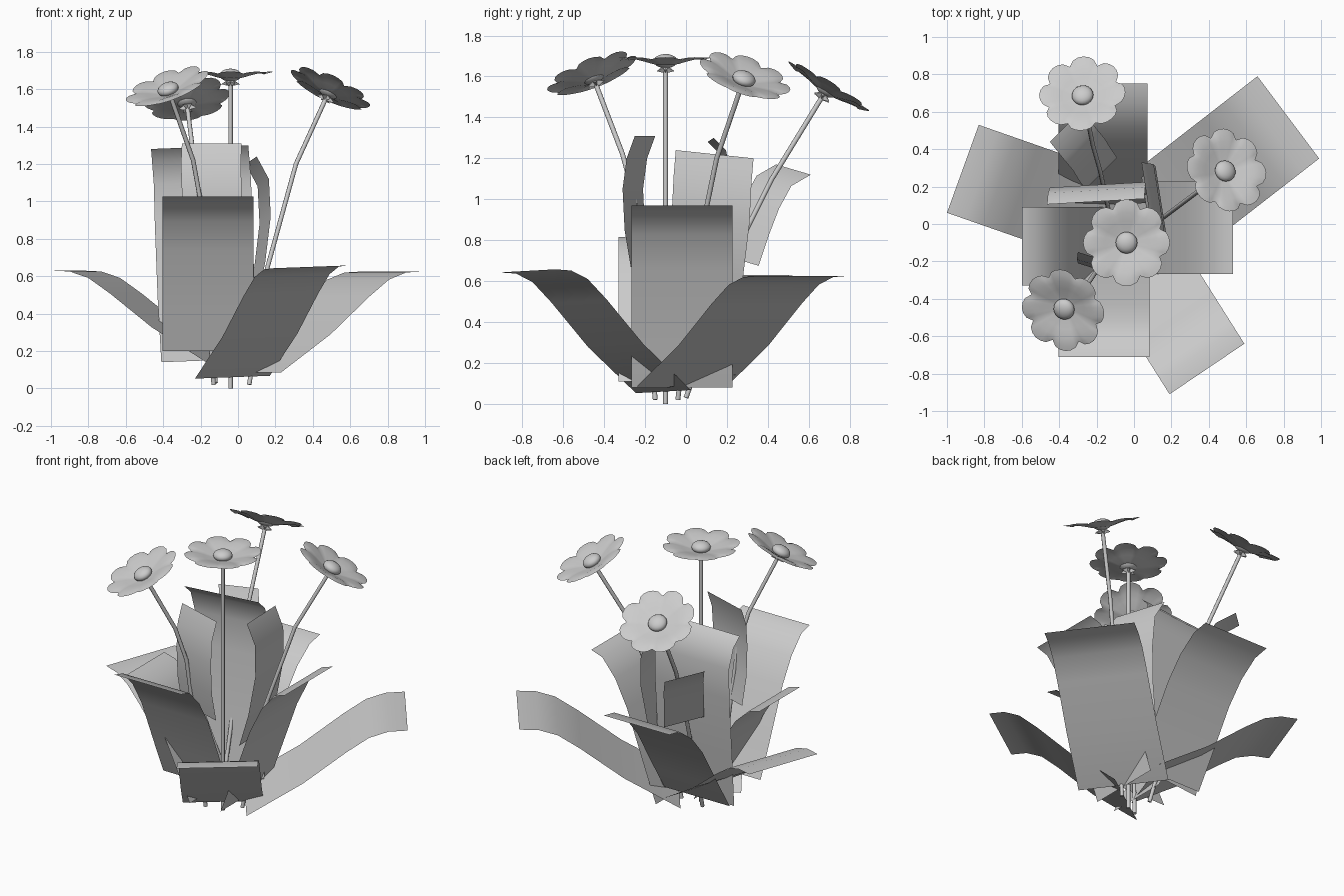
import bpy, bmesh, math
from mathutils import Vector

if "Cube" in bpy.data.objects:
    bpy.data.objects.remove(bpy.data.objects["Cube"])

UPRIGHT = [(0, 0), (.17, .24), (.45, .65), (.63, .84), (.83, .97), (1, 1)]
LOW = [(0, 0), (.35, .38), (.62, .75), (.76, .92), (.88, .99), (1, 1)]


def make_object(name, bm, angle=60):
    mesh = bpy.data.meshes.new(name)
    bm.to_mesh(mesh)
    bm.free()
    ob = bpy.data.objects.new(name, mesh)
    bpy.context.collection.objects.link(ob)
    bpy.ops.object.select_all(action='DESELECT')
    bpy.context.view_layer.objects.active = ob
    ob.select_set(True)
    bpy.ops.object.shade_smooth_by_angle(angle=math.radians(angle))
    return ob


def leaf(name, points, width):
    """Curved sheet: a centre line swept along a fixed width vector."""
    bm = bmesh.new()
    w = Vector(width) / 2
    rows = [(bm.verts.new(Vector(p) - w), bm.verts.new(Vector(p) + w)) for p in points]
    for (a, b), (c, d) in zip(rows, rows[1:]):
        bm.faces.new((a, b, d, c))
    return make_object(name, bm)


def arched_leaf(name, base, tip, width, profile):
    base, tip = Vector(base), Vector(tip)
    d = tip - base
    leaf(name, [base + Vector((d.x * u, d.y * u, d.z * h)) for u, h in profile], width)


def stem(name, points, radius=.012, sides=8):
    bm = bmesh.new()
    pts = [Vector(p) for p in points]
    rings = []
    for i, p in enumerate(pts):
        t = (pts[min(i + 1, len(pts) - 1)] - pts[max(i - 1, 0)]).normalized()
        q = Vector((0, 0, 1)).rotation_difference(t)
        rings.append([bm.verts.new(p + q @ Vector((radius * math.cos(a), radius * math.sin(a), 0)))
                      for a in (2 * math.pi * k / sides for k in range(sides))])
    for r, s in zip(rings, rings[1:]):
        for k in range(sides):
            j = (k + 1) % sides
            bm.faces.new((r[k], r[j], s[j], s[k]))
    bm.faces.new(rings[0][::-1])
    bm.faces.new(rings[-1])
    make_object(name, bm)


def place(ob, pos, normal):
    ob.location = pos
    ob.rotation_mode = 'QUATERNION'
    ob.rotation_quaternion = Vector((0, 0, 1)).rotation_difference(Vector(normal))


def flower(name, pos, normal, petals=8, steps=6):
    # Cupped, scalloped petal disc
    bm = bmesh.new()
    n = petals * steps
    rings = []
    for u in (.1, .3, .5, .7, .87, 1):
        ring = []
        for k in range(n):
            a = 2 * math.pi * k / n
            lobe = abs(math.cos(petals * a / 2)) ** .6
            r = .232 * u * (1 - .17 * u ** 3 * (1 - lobe))
            z = .022 + .042 * math.sin(u * 1.75) ** 2 - .014 * u * u * (1 - lobe)
            ring.append(bm.verts.new((r * math.cos(a), r * math.sin(a), z)))
        rings.append(ring)
    bm.faces.new(rings[0])
    for r, s in zip(rings, rings[1:]):
        for k in range(n):
            j = (k + 1) % n
            bm.faces.new((r[k], s[k], s[j], r[j]))
    place(make_object(name + "_petals", bm), pos, normal)

    # Domed centre
    bm = bmesh.new()
    bmesh.ops.create_uvsphere(bm, u_segments=20, v_segments=10, radius=.058)
    for v in bm.verts:
        v.co.z = v.co.z * .6 + .045
    place(make_object(name + "_centre", bm), pos, normal)

    # Small sepals and cup under the petals
    bm = bmesh.new()
    tip = bm.verts.new((0, 0, -.015))
    top = bm.verts.new((0, 0, .03))
    star = []
    for k in range(12):
        r = .05 if k % 2 == 0 else .022
        a = math.pi * k / 6
        star.append(bm.verts.new((r * math.cos(a), r * math.sin(a), -.004 if k % 2 == 0 else .012)))
    for k in range(12):
        bm.faces.new((tip, star[(k + 1) % 12], star[k]))
        bm.faces.new((top, star[k], star[(k + 1) % 12]))
    place(make_object(name + "_sepals", bm, 30), pos, normal)


# Flowers with their stems
plants = {
    "centre_flower": [(-.04, -.10, 0), (-.04, -.10, .8), (-.04, -.10, 1.63)],
    "front_flower": [(-.13, -.15, .02), (-.2, -.25, 1.0), (-.24, -.31, 1.22), (-.36, -.44, 1.56)],
    "right_flower": [(.06, -.04, .02), (.15, .03, .62), (.31, .15, 1.2), (.47, .27, 1.55)],
    "back_flower": [(-.12, 0, .03), (-.18, .28, .82), (-.22, .42, 1.1), (-.27, .665, 1.5)],
}
for name, pts in plants.items():
    stem(name + "_stem", pts)
    flower(name, pts[-1], Vector(pts[-1]) - Vector(pts[-2]))

# Low spreading leaves
arched_leaf("low_leaf_right", (.065, -.02, .085), (.825, .57, .625), (-.33, .44, 0), LOW)
arched_leaf("low_leaf_left", (-.085, .005, .14), (-.915, .295, .63), (.17, .47, 0), LOW)
arched_leaf("low_leaf_front", (-.03, -.11, .06), (.39, -.775, .65), (.40, .27, .015), LOW)

# Upright arching leaves
arched_leaf("tall_leaf_front", (-.16, -.20, .20), (-.16, -.71, 1.025), (.485, 0, 0), UPRIGHT)
arched_leaf("tall_leaf_right", (.06, -.02, .08), (.53, -.02, .97), (0, .495, 0), UPRIGHT)
arched_leaf("tall_leaf_back", (-.165, .12, .15), (-.165, .75, .86), (.475, 0, 0), UPRIGHT)
arched_leaf("tall_leaf_left", (-.12, -.12, .11), (-.60, -.12, .815), (0, .42, 0), UPRIGHT)

# Inner leaves near the stems
leaf("inner_leaf_back", [(-.15, .10, .15), (-.17, .15, .5), (-.185, .2, .9), (-.19, .21, 1.1),
                         (-.2, .18, 1.23), (-.205, .12, 1.29)], (.52, .03, .02))
leaf("inner_leaf_front", [(-.13, -.22, .67), (-.14, -.25, .85), (-.14, -.26, 1.05),
                          (-.145, -.24, 1.2), (-.14, -.2, 1.31)], (.32, -.1, 0))
leaf("inner_leaf_right", [(.07, .06, .45), (.115, .09, .65), (.145, .12, .9),
                          (.135, .13, 1.1), (.07, .14, 1.22)], (.06, -.38, .04))
leaf("stem_leaf_back", [(-.175, .27, .7), (-.21, .32, .85), (-.24, .37, .98),
                        (-.29, .43, 1.09), (-.365, .525, 1.145)], (.17, .17, -.05))
